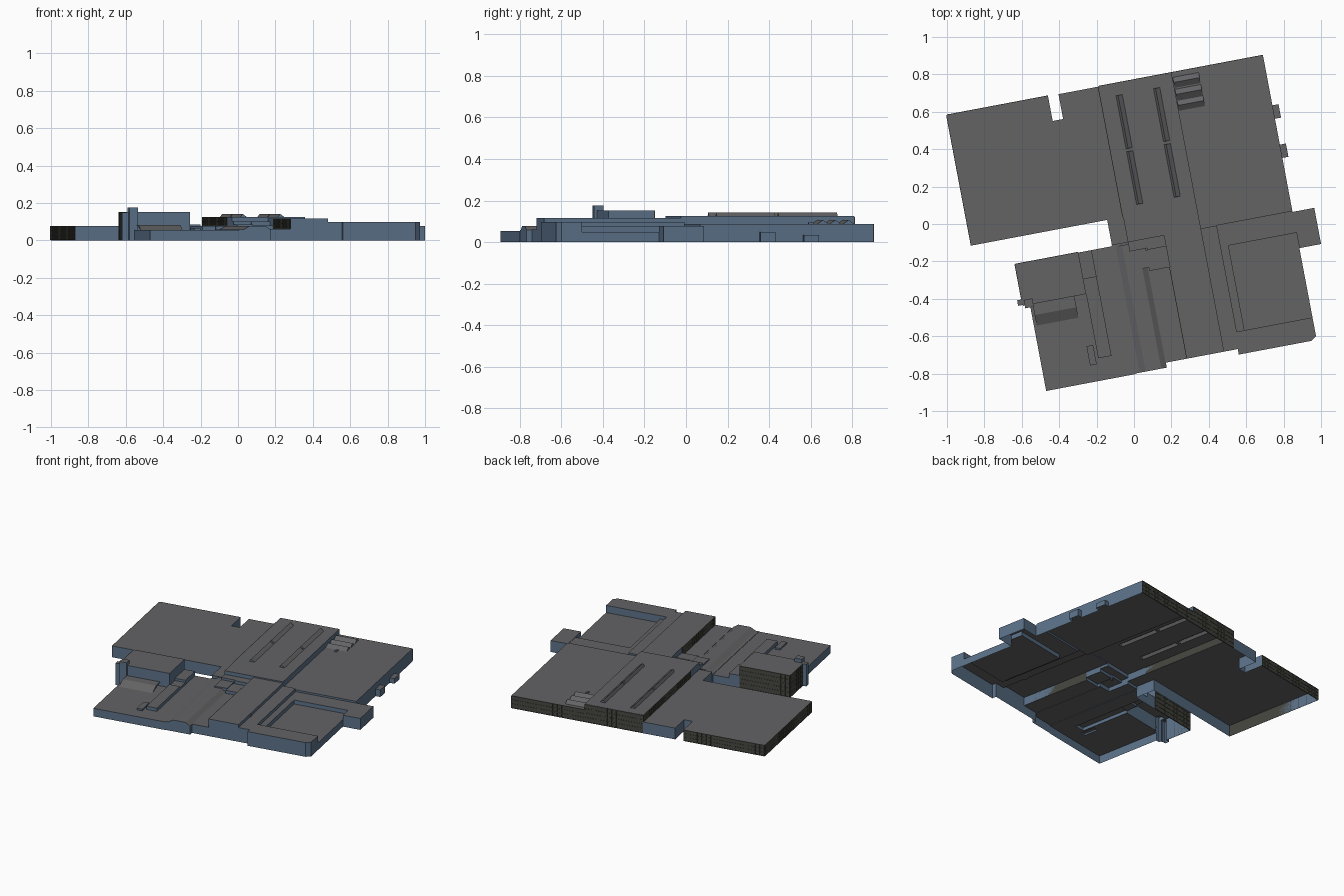
import bpy, bmesh
from math import cos, sin, radians

if "Cube" in bpy.data.objects:
    bpy.data.objects.remove(bpy.data.objects["Cube"])

A = radians(10.7)  # the whole complex is turned on its site


def material(name, r, g, b):
    m = bpy.data.materials.new(name)
    m.diffuse_color = (r, g, b, 1)
    m.use_nodes = True
    m.node_tree.nodes["Principled BSDF"].inputs["Base Color"].default_value = m.diffuse_color
    return m


ROOF = material("roof_grey", .125, .125, .13)
WALL = material("wall_blue", .105, .165, .25)
GLASS = material("window_dark", .06, .06, .05)


def world(u, v, z):
    """Site-aligned coordinates to world coordinates."""
    if u > 0.84 and u < 0.85 and v < -0.785:  # clipped front right corner
        u, v = 0.831, -0.78
    return (u * cos(A) - v * sin(A), u * sin(A) + v * cos(A), z)


def make(name, faces, clean=True, mats=(ROOF, WALL)):
    """Mesh from quads; first material on roof faces, last on walls."""
    bm = bmesh.new()
    for f in faces:
        bm.faces.new([bm.verts.new(world(*p)) for p in f])
    bmesh.ops.remove_doubles(bm, verts=bm.verts, dist=1e-5)
    if clean:
        bmesh.ops.dissolve_limit(bm, angle_limit=0.01, verts=bm.verts, edges=bm.edges)
    bm.normal_update()
    for f in bm.faces:
        f.material_index = 0 if len(mats) == 1 or f.normal.z > 0.2 else 1
    me = bpy.data.meshes.new(name)
    bm.to_mesh(me)
    bm.free()
    for m in mats:
        me.materials.append(m)
    ob = bpy.data.objects.new(name, me)
    bpy.context.collection.objects.link(ob)
    return ob


def prism(name, axis, profile, a0, a1):
    """Open-bottomed roof form: (across, z) profile run along u or v."""
    P = (lambda a, p: (a, p[0], p[1])) if axis == 'u' else (lambda a, p: (p[0], a, p[1]))
    faces = [[P(a0, p), P(a1, p), P(a1, q), P(a0, q)] for p, q in zip(profile, profile[1:])]
    faces += [[P(a0, p) for p in reversed(profile)], [P(a1, p) for p in profile]]
    if axis == 'v':
        faces = [f[::-1] for f in faces]
    return make(name, faces)


def box_faces(u0, u1, v0, v1, z0, z1):
    c = [(u, v, z) for z in (z0, z1) for u, v in ((u0, v0), (u1, v0), (u1, v1), (u0, v1))]
    idx = ((3, 2, 1, 0), (4, 5, 6, 7), (0, 1, 5, 4), (1, 2, 6, 5), (2, 3, 7, 6), (3, 0, 4, 7))
    return [[c[i] for i in f] for f in idx]


def window_band(name, side, at, a0, a1, z0, z1, rows):
    """Dark glazing with rails and posts; side is 'left' or 'back'."""
    n = max(2, int((a1 - a0) / 0.03))
    dz = (z1 - z0) / rows
    bars = [(a0, a1, z0, z1, .002)]
    bars += [(a0, a1, z0 + dz * r - .002, z0 + dz * r + .002, .004) for r in range(rows + 1)]
    for i in range(n + 1):
        a = a0 + (a1 - a0) * i / n
        bars.append((a - .002, a + .002, z0, z1, .004))
    faces = []
    for b0, b1, c0, c1, d in bars:
        faces += box_faces(at - d, at, b0, b1, c0, c1) if side == 'left' \
            else box_faces(b0, b1, at, at + d, c0, c1)
    make(name, faces, clean=False, mats=(GLASS,))


# Building masses: name, u0, u1, v0, v1, roof height (None = opening under a skylight)
S = [
    ("west_hall", -.875, -.05, .048, .757, .077),
    ("west_link", -.137, -.05, -.095, .048, .077),
    ("loading_notch", -.325, -.268, .622, .757, 0),
    ("north_east_hall", .347, .845, -.09, .757, .087),
    ("front_left_base", -.627, -.14, -.79, -.095, .055),
    ("front_middle_base", -.14, .03, -.787, -.09, .058),
    ("front_middle_yard", .03, .146, -.76, -.09, .06),
    ("central_hall", -.05, .347, -.09, .757, .125),
    ("front_spine", .146, .347, -.76, -.09, .117),
    ("side_deck", .347, .433, -.76, -.09, .097),
    ("terrace", .433, .845, -.668, -.09, .075),
    ("sunken_court", .475, .845, -.668, -.207, .048),
    ("front_right_block", .421, .845, -.77, -.668, .097),
    ("front_right_edge", .421, .817, -.79, -.77, .097),
    ("front_right_corner", .817, .845, -.79, -.77, .097),
    ("east_annex", .845, .963, -.291, -.094, .078),
    ("east_porch_a", .845, .878, .2, .272, .048),
    ("east_porch_b", .845, .878, .413, .486, .034),
    ("plant_room_a", -.05, .045, -.14, -.09, .1),
    ("plant_room_b", .045, .146, -.149, -.09, .1),
    ("plant_room_c", -.05, .035, -.243, -.14, .085),
    ("plant_room_d", .035, .146, -.262, -.149, .08),
    ("tall_block", -.664, -.321, -.32, -.095, .152),
    ("tower", -.655, -.608, -.335, -.29, .176),
    ("tower_stack", -.69, -.664, -.315, -.285, .15),
    ("side_shed_a", -.321, -.249, -.24, -.095, .085),
    ("side_shed_b", -.321, -.249, -.32, -.24, .07),
    ("long_shed", -.321, -.249, -.67, -.32, .077),
    ("small_shed", -.371, -.335, -.7, -.595, .066),
]
RIDGES = [(u, v0, v1) for u in (.05, .254) for v0, v1 in ((.1, .387), (.403, .692))]
S += [("opening", u - .017, u + .017, v0, v1, None) for u, v0, v1 in RIDGES]

# Cut the site into cells; later masses override earlier ones
US = sorted({x for s in S for x in s[1:3]})
VS = sorted({x for s in S for x in s[3:5]})
owner = {}
for k, (name, u0, u1, v0, v1, h) in enumerate(S):
    for i in range(US.index(u0), US.index(u1)):
        for j in range(VS.index(v0), VS.index(v1)):
            owner[i, j] = k

# Roofs, plus walls only where the neighbour is lower; the underside is open
shells = {}
for (i, j), k in owner.items():
    name, h = S[k][0], S[k][5]
    if not h:
        continue
    c = [(US[i], VS[j]), (US[i + 1], VS[j]), (US[i + 1], VS[j + 1]), (US[i], VS[j + 1])]
    faces = shells.setdefault(name, [])
    faces.append([(*p, h) for p in c])
    for e, (di, dj) in enumerate(((0, -1), (1, 0), (0, 1), (-1, 0))):
        nk = owner.get((i + di, j + dj))
        n = 0 if nk is None else S[nk][5]
        if n is not None and h > n:
            a, b = c[e], c[(e + 1) % 4]
            faces.append([(*a, n), (*b, n), (*b, h), (*a, h)])
for name, faces in shells.items():
    make(name, faces)

# Long ridge skylights on the central hall
for u, v0, v1 in RIDGES:
    prism("ridge_skylight", 'v', [(u - .017, .125), (u - .006, .142), (u + .017, .125)], v0, v1)
# Saw-tooth skylights on the north east hall
for v in (.585, .645, .71):
    prism("sawtooth_skylight", 'u', [(v - .035, .087), (v - .006, .107), (v + .022, .087)], .349, .49)
# Sloped roofs at the front
prism("lean_to_roof", 'u', [(-.437, .055), (-.38, .082), (-.32, .082)], -.612, -.385)
prism("front_middle_roof", 'v', [(-.118, .058), (-.085, .077), (0, .077), (.028, .058)], -.787, -.243)
prism("front_middle_roof_end", 'v', [(-.118, .058), (-.085, .077), (-.05, .077)], -.243, -.1)
# Small roof vents
for u, v, z in ((.43, .53, .087), (.345, -.58, .097)):
    make("roof_vent", box_faces(u - .007, u + .007, v - .012, v + .012, z, z + .008))

# Window walls
window_band("west_windows", 'left', -.875, .05, .755, .004, .075, 3)
window_band("west_back_windows", 'back', .757, -.873, -.327, .004, .075, 3)
window_band("north_windows", 'back', .757, .349, .843, .004, .085, 3)
window_band("central_back_windows", 'back', .757, -.048, .345, .004, .122, 4)
window_band("central_clerestory", 'left', -.05, .05, .755, .08, .123, 2)
window_band("spine_clerestory", 'left', .146, -.758, -.264, .063, .115, 2)
window_band("tall_block_side_windows", 'left', -.664, -.284, -.097, .004, .15, 5)
window_band("tall_block_back_windows", 'back', -.095, -.662, -.323, .004, .15, 5)
